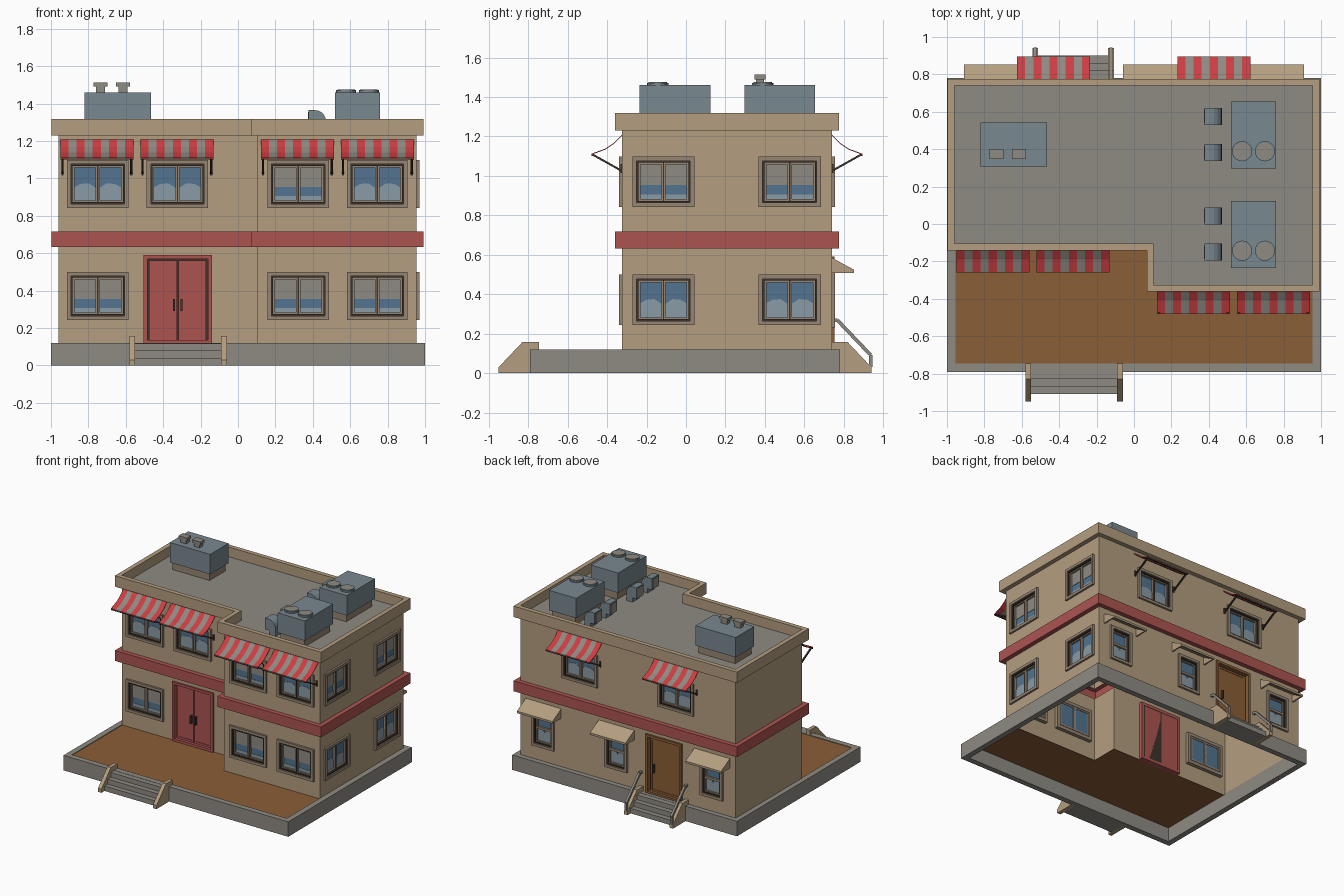
import bpy, bmesh, math
from mathutils import Vector

if "Cube" in bpy.data.objects:
    bpy.data.objects.remove(bpy.data.objects["Cube"])


def lin(c):
    return tuple((v / 255 / 12.92) if v < 10 else ((v / 255 + 0.055) / 1.055) ** 2.4 for v in c) + (1,)


MATS = {}
for n, c in dict(tan=(180, 158, 128), brick_red=(172, 84, 80), brown=(138, 94, 54), concrete=(143, 139, 131),
                 metal_blue=(121, 136, 143), glass_blue=(82, 116, 144), pale_glass=(137, 155, 166),
                 dark=(62, 50, 42), awning_red=(204, 62, 66), trim=(150, 134, 115)).items():
    MATS[n] = bpy.data.materials.new(n)
    MATS[n].diffuse_color = lin(c)


class Part:
    """One mesh object gathered from simple solids."""
    def __init__(self, name):
        self.name, self.bm, self.slots = name, bmesh.new(), []

    def mi(self, m):
        if m not in self.slots:
            self.slots.append(m)
        return self.slots.index(m)

    def loops(self, a, b, m):
        """Solid between two matching point loops."""
        va, vb = [self.bm.verts.new(v) for v in a], [self.bm.verts.new(v) for v in b]
        n = len(a)
        fs = [self.bm.faces.new(va[::-1]), self.bm.faces.new(vb)]
        fs += [self.bm.faces.new((va[i], va[(i + 1) % n], vb[(i + 1) % n], vb[i])) for i in range(n)]
        bmesh.ops.recalc_face_normals(self.bm, faces=fs)
        for f in fs:
            f.material_index = self.mi(m)

    def box(self, x0, x1, y0, y1, z0, z1, m):
        c = [(x0, y0), (x1, y0), (x1, y1), (x0, y1)]
        self.loops([(x, y, z0) for x, y in c], [(x, y, z1) for x, y in c], m)

    def prism(self, W, prof, u0, u1, m):
        """Profile of (depth, z) stretched along a wall."""
        self.loops([W(u0, d, z) for d, z in prof], [W(u1, d, z) for d, z in prof], m)

    def wbox(self, W, u0, u1, z0, z1, d0, d1, m):
        self.prism(W, [(d0, z0), (d1, z0), (d1, z1), (d0, z1)], u0, u1, m)

    def ring(self, W, u0, u1, z0, z1, w, d0, d1, m):
        self.wbox(W, u0, u0 + w, z0, z1, d0, d1, m)
        self.wbox(W, u1 - w, u1, z0, z1, d0, d1, m)
        self.wbox(W, u0 + w, u1 - w, z0, z0 + w, d0, d1, m)
        self.wbox(W, u0 + w, u1 - w, z1 - w, z1, d0, d1, m)

    def strut(self, W, a, b, u0, u1, t, m):
        a, b = Vector(a), Vector(b)
        k = (b - a).normalized()
        n = Vector((-k.y, k.x)) * t / 2
        self.prism(W, [a - n, b - n, b + n, a + n], u0, u1, m)

    def done(self):
        me = bpy.data.meshes.new(self.name)
        self.bm.to_mesh(me)
        self.bm.free()
        for s in self.slots:
            me.materials.append(MATS[s])
        ob = bpy.data.objects.new(self.name, me)
        bpy.context.collection.objects.link(ob)


# wall frames: (along, outward depth, height) -> world
def front_l(u, d, z): return (u, -.105 - d, z)
def front_r(u, d, z): return (u, -.325 - d, z)
def right(u, d, z): return (.955 + d, u, z)
def back(u, d, z): return (u, .74 + d, z)
def rim_front(u, d, z): return (u, -.79 - d, z)
def rim_back(u, d, z): return (u, .78 + d, z)


LO, HI = (.243, .5), (.842, 1.098)
WINDOWS = [(front_l, -.915, -.585, LO, 'B'), (front_l, -.915, -.585, HI, 'A'), (front_l, -.488, -.16, HI, 'A'),
           (front_r, .157, .487, LO, 'B'), (front_r, .582, .907, LO, 'B'),
           (front_r, .157, .487, HI, 'B'), (front_r, .582, .907, HI, 'A'),
           (right, -.272, .043, LO, 'A'), (right, .367, .685, LO, 'A'),
           (right, -.272, .043, HI, 'B'), (right, .367, .685, HI, 'B'),
           (back, -.59, -.27, HI, 'A'), (back, .265, .585, HI, 'A')]
WINDOWS += [(back, c - .1, c + .1, (.23, .51), 'S') for c in (-.75, .1, .75)]
DOORS = [(front_l, -.505, -.14, 'brick_red', True), (back, -.485, -.165, 'brown', False)]

# plinth rim and yard floor
p = Part('plinth_rim')
p.box(-1, 1, -.79, -.745, 0, .12, 'concrete')
p.box(-1, 1, .735, .78, 0, .12, 'concrete')
for s in (-1, 1):
    p.box(min(s, s * .955), max(s, s * .955), -.745, .735, 0, .12, 'concrete')
p.done()
p = Part('yard_floor')
f = p.bm.faces.new([p.bm.verts.new((x, y, .115)) for x, y in
                    [(-.96, -.75), (.96, -.75), (.96, -.325), (.105, -.325), (.105, -.105), (-.96, -.105)]])
f.material_index = p.mi('brown')
p.done()

# building shell: footprint lofted through offsets, with band, parapet and roof
FOOT = [(-.96, .74, -1, 1), (-.96, -.105, -1, -1), (.105, -.105, -1, -1), (.105, -.325, -1, -1),
        (.955, -.325, 1, -1), (.955, .74, 1, 1)]
p = Part('building_shell')
prev = None
for off, z, m in [(0, .11, 'tan'), (0, .633, 'tan'), (.036, .633, 'brick_red'), (.036, .717, 'brick_red'),
                  (0, .717, 'brick_red'), (0, 1.23, 'tan'), (.036, 1.23, 'tan'), (.036, 1.318, 'tan'),
                  (0, 1.318, 'tan'), (0, 1.24, 'tan')]:
    ring = [p.bm.verts.new((x + sx * off, y + sy * off, z)) for x, y, sx, sy in FOOT]
    if prev:
        for i in range(6):
            j = (i + 1) % 6
            p.bm.faces.new((prev[i], prev[j], ring[j], ring[i])).material_index = p.mi(m)
    prev = ring
p.bm.faces.new(prev).material_index = p.mi('concrete')
# cut openings for windows and doors
cuts = [(W, a, b, z[0], z[1]) for W, a, b, z, s in WINDOWS] + [(W, a, b, .1, .59) for W, a, b, m, s in DOORS]
for W, a, b, z0, z1 in cuts:
    o, e = Vector(W(0, 0, 0)), .006
    U, N = Vector(W(1, 0, 0)) - o, Vector(W(0, 1, 0)) - o

    def wall_faces():
        return [f for f in p.bm.faces if all(abs((v.co - o).dot(N)) < 1e-4 for v in f.verts)]
    for co, no in ((W(a + e, 0, 0), U), (W(b - e, 0, 0), U), (W(0, 0, z0 + e), (0, 0, 1)), (W(0, 0, z1 - e), (0, 0, 1))):
        fs = wall_faces()
        geom = fs + list({x for f in fs for x in f.edges}) + list({x for f in fs for x in f.verts})
        bmesh.ops.bisect_plane(p.bm, geom=geom, dist=1e-5, plane_co=co, plane_no=no)
    dead = []
    for f in wall_faces():
        c = f.calc_center_median()
        if a < (c - o).dot(U) < b and z0 < c.z < z1:
            dead.append(f)
    bmesh.ops.delete(p.bm, geom=dead, context='FACES')
p.done()

# windows
for i, (W, a, b, (z0, z1), style) in enumerate(WINDOWS):
    p = Part('window_%d' % (i + 1))
    p.ring(W, a, b, z0, z1, .022, -.03, .016, 'trim')
    a, b, z0, z1 = a + .022, b - .022, z0 + .022, z1 - .022
    p.ring(W, a, b, z0, z1, .009, -.03, .006, 'dark')
    a, b, z0, z1 = a + .009, b - .009, z0 + .009, z1 - .009
    p.ring(W, a, b, z0, z1, .009, -.03, -.004, 'trim')
    mid, h = (a + b) / 2, z1 - z0
    if style == 'S':
        p.wbox(W, a, b, z0 + h * .48, z0 + h * .56, -.03, -.004, 'trim')
    else:
        p.wbox(W, mid - .011, mid + .011, z0, z1, -.03, -.004, 'trim')
        p.wbox(W, mid - .003, mid + .003, z0, z1, -.03, -.002, 'dark')
    p.wbox(W, a, b, z0, z1, -.026, -.02, 'glass_blue')
    # pale reflections on the glass
    if style == 'B':
        p.wbox(W, a, b, z0 + h * .42, z1, -.021, -.017, 'concrete')
        p.wbox(W, a, b, z0, z0 + h * .17, -.021, -.017, 'pale_glass')
    else:
        hill = [(0, 0), (1, 0), (1, .38), (.85, .5), (.68, .52), (.5, .36), (.32, .52), (.15, .5), (0, .38)]
        pts = [(a + (b - a) * u, z0 + h * v) for u, v in hill]
        p.loops([W(u, -.021, z) for u, z in pts], [W(u, -.017, z) for u, z in pts], 'pale_glass')
    p.done()

# doors
for W, a, b, m, double in DOORS:
    p = Part('front_double_door' if double else 'back_door')
    p.ring(W, a, b, .115, .59, .02, -.03, .014, m)
    p.wbox(W, a + .02, b - .02, .13, .57, -.03, -.022, 'dark')
    a, b, c = a + .03, b - .03, (a + b) / 2
    for l0, l1, h in ([(a, c - .004, c - .02), (c + .004, b, c + .02)] if double else [(a, b, b - .035)]):
        p.wbox(W, l0, l1, .135, .56, -.03, -.012, m)
        p.ring(W, l0, l1, .135, .56, .016, -.012, -.008, m)
        p.wbox(W, h - .005, h + .005, .29, .355, -.012, .012, 'dark')
    p.done()

# striped awnings with folding arms
AWN = [(front_l, -.95), (front_l, -.522), (front_r, .122), (front_r, .55), (back, -.625), (back, .232)]
SAG = [(0, 1.208), (.04, 1.168), (.085, 1.138), (.155, 1.112)]
for i, (W, a) in enumerate(AWN):
    p = Part('awning_%d' % (i + 1))
    w = .39 / 9
    for k in range(9):
        p.prism(W, SAG + [(d, z - .005) for d, z in SAG[::-1]], a + k * w, a + (k + 1) * w,
                'concrete' if k % 2 else 'awning_red')
    for u in (a + .005, a + .373):
        p.strut(W, (0, 1.025), (.152, 1.11), u, u + .012, .01, 'dark')
        p.wbox(W, u, u + .012, 1.015, 1.06, 0, .008, 'dark')
    p.wbox(W, a, a + .39, 1.1, 1.109, .146, .155, 'dark')
    p.done()

# small canopies over the back windows
for i, c in enumerate((-.75, .1, .75)):
    p = Part('back_canopy_%d' % (i + 1))
    a, b = c - .158, c + .158
    p.prism(back, [(0, .585), (.112, .524), (.112, .508), (.1, .512), (0, .57)], a, b, 'tan')
    for u in (a, b - .012):
        p.prism(back, [(0, .575), (.108, .515), (.108, .508), (0, .508)], u, u + .012, 'tan')
    p.done()

# stairs with side walls
for name, W, a, b in (('front', rim_front, -.55, -.09), ('back', rim_back, -.512, -.138)):
    p = Part(name + '_steps')
    p.prism(W, [(0, 0), (.12, 0), (.12, .04), (.08, .04), (.08, .08), (.04, .08), (.04, .118), (0, .118)], a, b, 'concrete')
    p.done()
    p = Part(name + '_stair_walls')
    for u in (a - .03, b):
        p.prism(W, [(0, 0), (.16, 0), (.16, .03), (.04, .157), (-.045, .157), (-.045, .115), (0, .115)], u, u + .03, 'tan')
    p.done()

# back handrails
p = Part('back_handrails')
RAIL = [(0, .27), (.028, .268), (.196, .092), (.196, .03)]
for u in (-.536, -.132):
    for q, r in zip(RAIL, RAIL[1:]):
        p.strut(back, q, r, u, u + .018, .018, 'concrete')
p.done()


# rooftop units
def unit(name, x0, x1, y0, y1):
    p = Part(name)
    p.box(x0 + .015, x1 - .015, y0 + .015, y1 - .015, 1.24, 1.3, 'trim')
    p.box(x0, x1, y0, y1, 1.3, 1.46, 'metal_blue')
    return p


p = unit('left_roof_unit', -.822, -.464, .308, .542)
for x in (-.735, -.615):
    p.box(x - .025, x + .025, .355, .395, 1.46, 1.49, 'concrete')
    p.box(x - .037, x + .037, .348, .402, 1.49, 1.513, 'concrete')
p.done()
for n, y0 in (('front', -.235), ('rear', .297)):
    p = unit(n + '_right_roof_unit', .518, .76, y0, y0 + .358)
    for x in (.578, .7):
        for r, zt, m in ((.054, 1.472, 'metal_blue'), (.047, 1.476, 'concrete')):
            c = [(x + r * math.cos(t * math.pi / 10), y0 + .092 + r * math.sin(t * math.pi / 10)) for t in range(20)]
            p.loops([(*v, 1.455) for v in c], [(*v, zt) for v in c], m)
    p.done()
    # curved vent ducts beside the unit
    p = Part(n + '_roof_ducts')
    arc = [(.41 + .06 * math.sin(t * math.pi / 10), 1.305 + .06 * math.cos(t * math.pi / 10)) for t in range(6)]
    prof = [(.378, 1.365)] + arc + [(.47, 1.24), (.415, 1.24), (.415, 1.275), (.378, 1.275)]
    for y in (y0 + .085, y0 + .278):
        p.loops([(x, y - .045, z) for x, z in prof], [(x, y + .045, z) for x, z in prof], 'metal_blue')
        p.box(.374, .379, y - .036, y + .036, 1.284, 1.356, 'concrete')
    p.done()

for m in bpy.data.materials:
    if m.users and not m.is_grease_pencil:
        m.use_nodes = True
        m.node_tree.nodes["Principled BSDF"].inputs["Base Color"].default_value = m.diffuse_color
